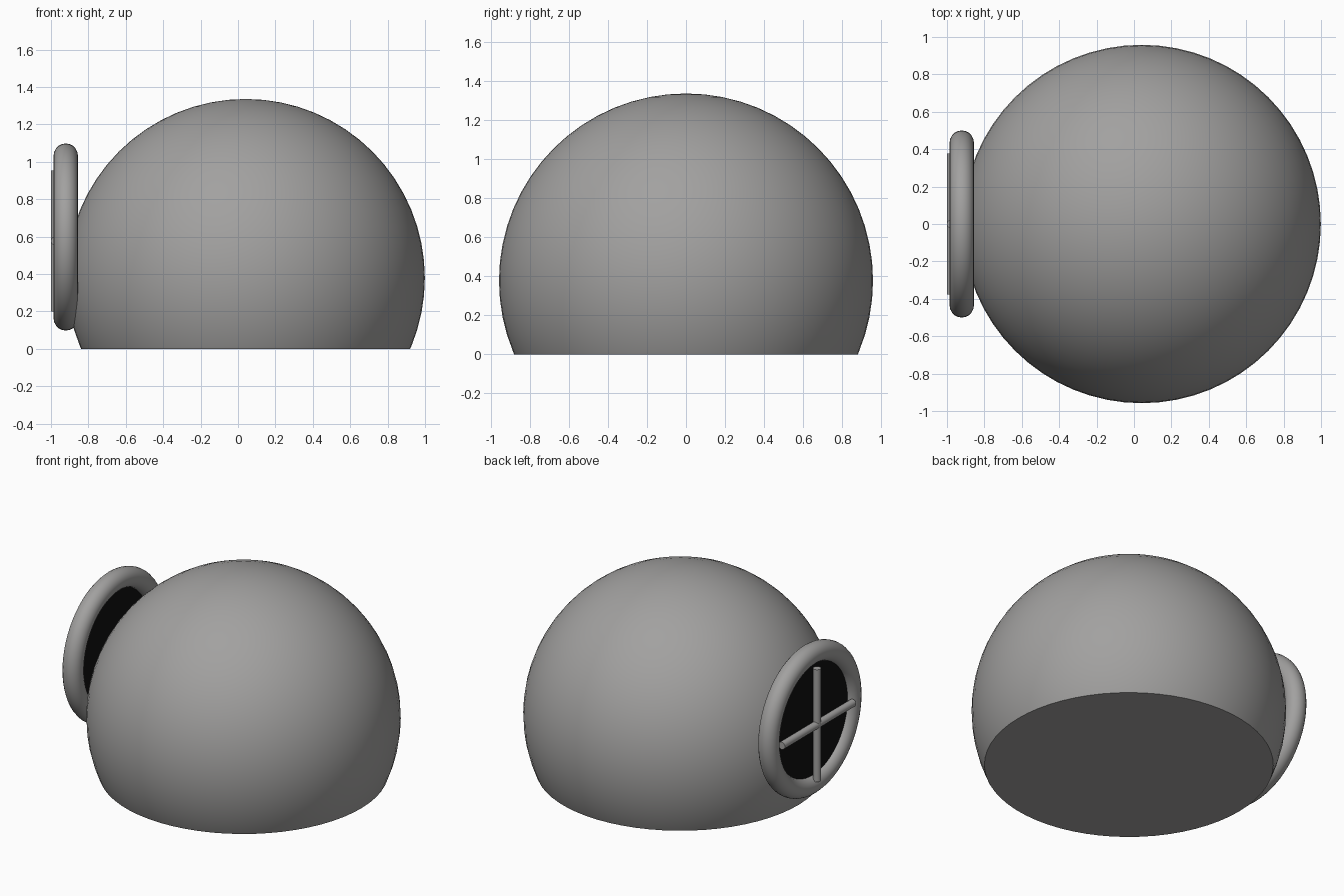
import bpy, bmesh, math

if "Cube" in bpy.data.objects:
    bpy.data.objects.remove(bpy.data.objects["Cube"])

SMOOTH = math.radians(35)


def material(name, rgb):
    mat = bpy.data.materials.new(name)
    mat.diffuse_color = (*rgb, 1)
    mat.use_nodes = True
    mat.node_tree.nodes["Principled BSDF"].inputs["Base Color"].default_value = mat.diffuse_color
    return mat


stone = material("dark_grey", (0.36, 0.355, 0.35))
glass = material("dark_glass", (0.005, 0.005, 0.005))


def finish(name, mat=stone):
    obj = bpy.context.object
    obj.name = name
    obj.data.materials.append(mat)
    bpy.ops.object.shade_smooth_by_angle(angle=SMOOTH)


def disc(name, radius, length, loc, rot, sides, mat=stone):
    bpy.ops.mesh.primitive_cylinder_add(vertices=sides, radius=radius, depth=length,
                                        location=loc, rotation=rot)
    finish(name, mat)


# Dome: sphere sliced flat and capped at the ground
R, CX, CZ = 0.958, 0.041, 0.378
bpy.ops.mesh.primitive_uv_sphere_add(segments=64, ring_count=32, radius=R, location=(CX, 0, CZ))
dome = bpy.context.object
bm = bmesh.new()
bm.from_mesh(dome.data)
cut = bmesh.ops.bisect_plane(bm, geom=bm.verts[:] + bm.edges[:] + bm.faces[:],
                             plane_co=(0, 0, -CZ), plane_no=(0, 0, 1), clear_inner=True)
rim = [e for e in cut['geom_cut'] if isinstance(e, bmesh.types.BMEdge)]
bmesh.ops.contextual_create(bm, geom=rim)
bmesh.ops.recalc_face_normals(bm, faces=bm.faces)
bm.to_mesh(dome.data)
bm.free()
finish("dome")

# Round window frame on the left side
quarter = math.pi / 2
bpy.ops.mesh.primitive_torus_add(major_segments=64, minor_segments=20, major_radius=0.435,
                                 minor_radius=0.065, location=(-0.921, 0, 0.598),
                                 rotation=(0, quarter, 0))
finish("window_frame")

# Dark pane
disc("window_pane", 0.41, 0.02, (-0.93, 0, 0.598), (0, quarter, 0), 64, glass)

# Crossed window bars
for name, rot in (("window_bar_vertical", (0, 0, 0)), ("window_bar_horizontal", (quarter, 0, 0))):
    disc(name, 0.025, 0.755, (-0.975, 0, 0.577), rot, 16)
